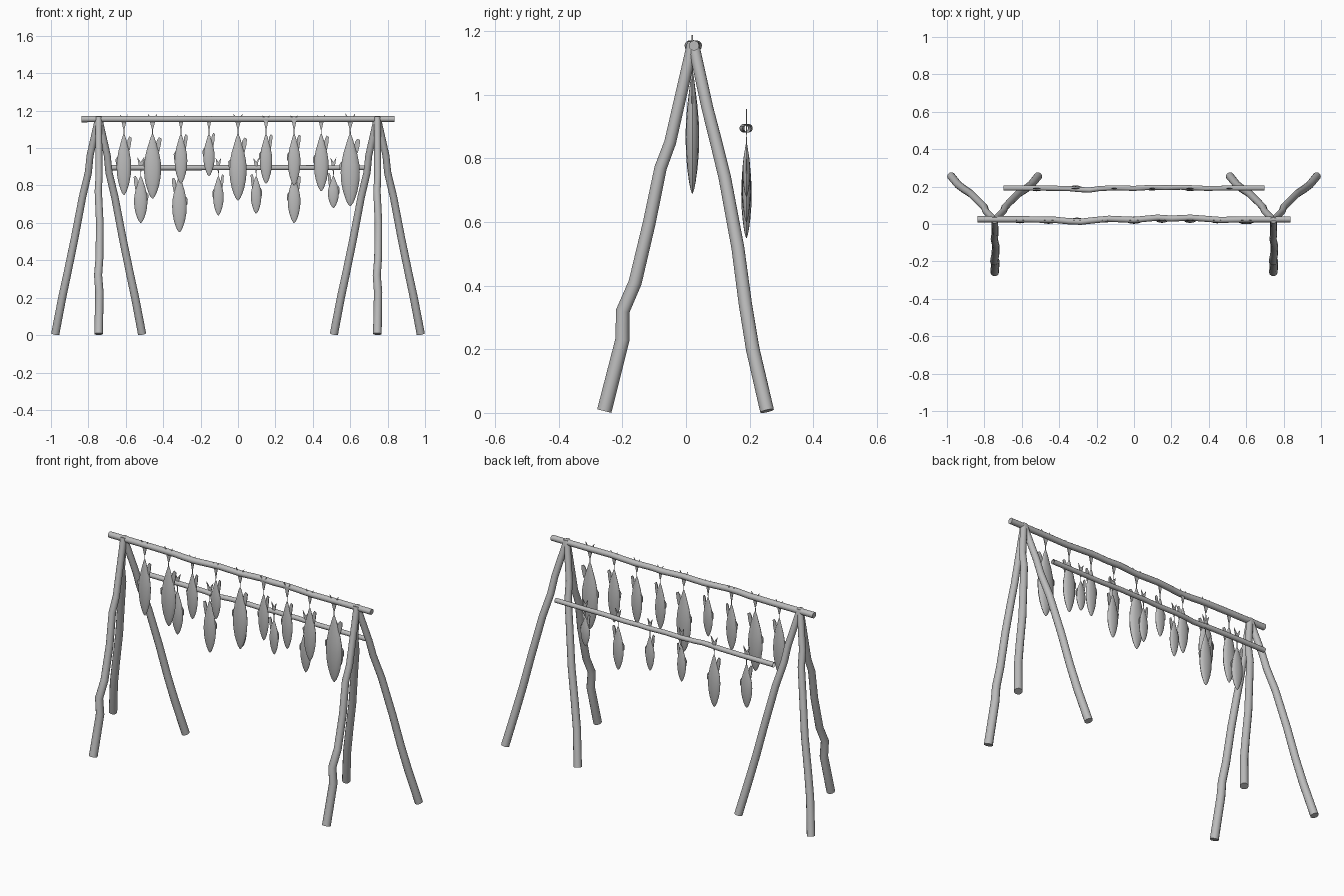
import bpy, bmesh, math
from mathutils import Vector

if "Cube" in bpy.data.objects:
    bpy.data.objects.remove(bpy.data.objects["Cube"], do_unlink=True)

grey = bpy.data.materials.new("weathered grey")
grey.use_nodes = True
COLOUR = (0.5, 0.5, 0.5, 1)
grey.diffuse_color = COLOUR
grey.node_tree.nodes["Principled BSDF"].inputs["Base Color"].default_value = COLOUR


def finish(bm, name):
    bmesh.ops.recalc_face_normals(bm, faces=bm.faces)
    mesh = bpy.data.meshes.new(name)
    bm.to_mesh(mesh)
    bm.free()
    mesh.materials.append(grey)
    ob = bpy.data.objects.new(name, mesh)
    bpy.context.collection.objects.link(ob)
    bpy.ops.object.select_all(action='DESELECT')
    ob.select_set(True)
    bpy.context.view_layer.objects.active = ob
    bpy.ops.object.shade_smooth_by_angle(angle=math.radians(40))
    return ob


def loft(bm, path, radii, flat=1.0, sides=12, caps=True):
    """Sweep a round or flattened section along a path."""
    pts = [Vector(p) for p in path]
    rings = []
    for i, p in enumerate(pts):
        t = (pts[min(i + 1, len(pts) - 1)] - pts[max(i - 1, 0)]).normalized()
        ref = Vector((0, 1, 0)) if abs(t.y) < 0.9 else Vector((1, 0, 0))
        u = ref.cross(t).normalized()
        v = t.cross(u)
        ring = []
        for k in range(sides):
            a = 2 * math.pi * k / sides
            ring.append(bm.verts.new(p + radii[i] * (u * math.cos(a) + v * flat * math.sin(a))))
        rings.append(ring)
    for a, b in zip(rings, rings[1:]):
        for k in range(sides):
            j = (k + 1) % sides
            bm.faces.new((a[k], a[j], b[j], b[k]))
    if caps:
        bm.faces.new(rings[0])
        bm.faces.new(rings[-1])


def plate(bm, outline, y, thick=0.004):
    """Thin fin cut from an outline in x and z."""
    front = [bm.verts.new((x, y - thick / 2, z)) for x, z in outline]
    back = [bm.verts.new((x, y + thick / 2, z)) for x, z in outline]
    bm.faces.new(front)
    bm.faces.new(back[::-1])
    for k in range(len(front)):
        j = (k + 1) % len(front)
        bm.faces.new((front[k], front[j], back[j], back[k]))


def pole(name, path, r0, r1, caps=True):
    bm = bmesh.new()
    n = len(path) - 1
    loft(bm, path, [r0 + (r1 - r0) * i / n for i in range(n + 1)], caps=caps)
    return finish(bm, name)


# Crooked legs: sideways spread, depth, height
FRONT_LEG = [(0, -.257, .006), (.004, -.2, .23), (-.003, -.199, .32), (.004, -.16, .41),
             (.006, -.115, .6), (-.002, -.08, .77), (.002, -.05, .85), (0, .022, 1.165)]
BACK_LEG = [(.232, .255, .006), (.195, .21, .2), (.165, .187, .34), (.128, .163, .52),
            (.086, .122, .74), (.055, .09, .87), (.046, .067, .96), (0, .022, 1.165)]
for side, x in (("right", -.745), ("left", .745)):
    pole(side + "_front_leg", [(x + a, y, z) for a, y, z in FRONT_LEG], .023, .018)
    for s, part in ((-1, "right"), (1, "left")):
        pole(f"{side}_tripod_{part}_back_leg",
             [(x + s * a, y, z) for a, y, z in BACK_LEG], .022, .018)

# Horizontal bars, slightly crooked in plan
WAVE = [(-1, 0), (-.7, 0), (-.5, -.003), (-.42, -.01), (-.34, -.013), (-.27, -.006),
        (-.16, .003), (0, -.003), (.15, .009), (.24, .004), (.36, .009), (.55, -.003), (.75, 0), (1, 0)]
pole("top_bar", [(t * .837, .025 + d, 1.155) for t, d in WAVE], .017, .016)
pole("back_bar", [(t * .697, .192 + d * (.8 if t < -.3 else .5), .895) for t, d in WAVE],
     .014, .013, caps=False)

# Body outline from tail (0) to nose (1): position, share of half width
BODY = [(0, .06), (.05, .22), (.15, .45), (.28, .74), (.42, .95), (.54, 1),
        (.67, .94), (.8, .75), (.9, .5), (.96, .3), (1, .06)]


def fish(name, x, y, top, bottom, w, side):
    bm = bmesh.new()
    length = top - bottom
    # Body and thin tail stem
    path = [(x, y, top + .035)] + [(x, y, top - t * length) for t, _ in BODY]
    loft(bm, path, [.0025] + [w * r for _, r in BODY], flat=.42)
    # Forked tail fin hooked over the bar
    f = w * .55
    plate(bm, [(x - .003, top + .025), (x + .003, top + .025), (x + f, top + .082 + w * .6),
               (x, top + .075), (x - f, top + .082 + w * .6)], y)
    # Upper fin, and the smaller lower fin on the other side
    s = side
    z = top - .2 * length
    plate(bm, [(x + s * w * .4, z), (x + s * w * .5, z + .035), (x + s * w * .75, z + .052),
               (x + s * w * 1.05, z + .045), (x + s * w * .98, z + .015), (x + s * w * .78, z - .025)], y)
    z = top - .45 * length
    plate(bm, [(x - s * w * .8, z + .03), (x - s * w * 1.14, z + .012),
               (x - s * w * 1.1, z - .015), (x - s * w * .9, z - .025)], y)
    finish(bm, name)


# Hanging fish: x, nose height, half width, fin side
FRONT_ROW = [(-.61, .75, .039, 1), (-.457, .73, .046, 1), (-.305, .81, .034, 1),
             (-.155, .85, .030, 1), (0, .72, .046, 1), (.15, .81, .033, 1),
             (.3, .80, .034, 1), (.445, .77, .039, 1), (.6, .69, .051, 1)]
BACK_ROW = [(-.52, .60, .036, -1), (-.313, .55, .039, -1), (-.105, .64, .028, 1),
            (.097, .65, .028, -1), (.3, .60, .034, 1), (.51, .68, .029, -1)]
for i, (x, low, w, s) in enumerate(FRONT_ROW):
    fish(f"front_fish_{i + 1}", x, .02, 1.075, low, w, s)
for i, (x, low, w, s) in enumerate(BACK_ROW):
    fish(f"back_fish_{i + 1}", x, .19, .85, low, w, s)
